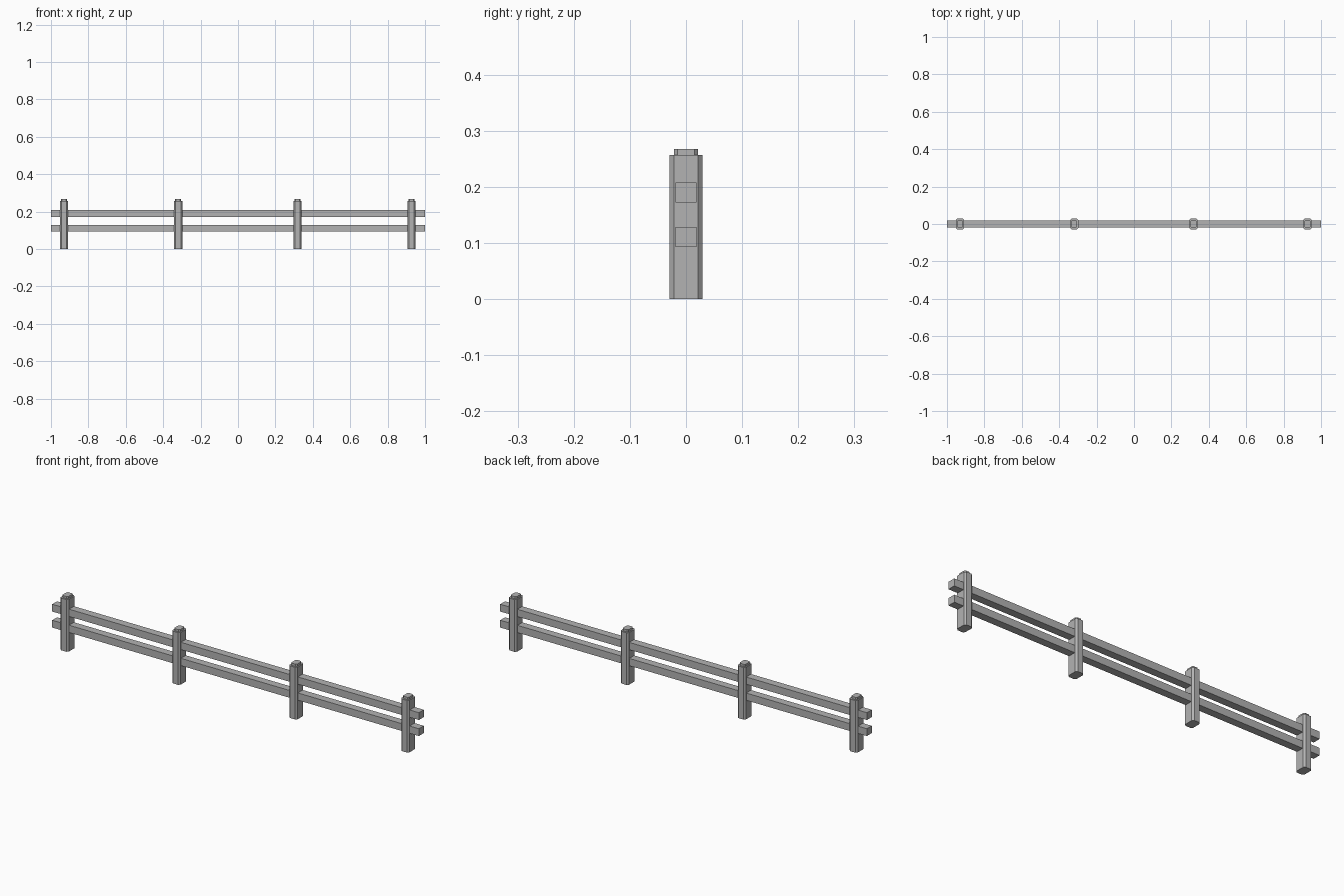
import bpy
import bmesh

cube = bpy.data.objects.get("Cube")
if cube:
    bpy.data.objects.remove(cube, do_unlink=True)

wood = bpy.data.materials.new("grey_wood")
wood.use_nodes = True
grey = (0.45, 0.45, 0.45, 1)
wood.diffuse_color = grey
wood.node_tree.nodes["Principled BSDF"].inputs["Base Color"].default_value = grey


def make_object(name, bm):
    bmesh.ops.recalc_face_normals(bm, faces=bm.faces)
    mesh = bpy.data.meshes.new(name)
    bm.to_mesh(mesh)
    bm.free()
    mesh.materials.append(wood)
    obj = bpy.data.objects.new(name, mesh)
    bpy.context.collection.objects.link(obj)
    return obj


def octagon(bm, half_x, half_y, cut, z):
    """Ring of vertices for a rectangle with cut corners."""
    ix, iy = half_x - cut, half_y - cut
    points = [(half_x, -iy), (half_x, iy), (ix, half_y), (-ix, half_y),
              (-half_x, iy), (-half_x, -iy), (-ix, -half_y), (ix, -half_y)]
    return [bm.verts.new((x, y, z)) for x, y in points]


def post(name, x):
    """Chamfered post with a smaller stepped cap."""
    bm = bmesh.new()
    rings = [octagon(bm, 0.022, 0.0295, 0.008, 0),
             octagon(bm, 0.022, 0.0295, 0.008, 0.257),
             octagon(bm, 0.016, 0.021, 0.0058, 0.257),
             octagon(bm, 0.016, 0.021, 0.0058, 0.268)]
    for low, high in zip(rings, rings[1:]):
        for i in range(8):
            j = (i + 1) % 8
            bm.faces.new((low[i], low[j], high[j], high[i]))
    bm.faces.new(rings[0])
    bm.faces.new(rings[-1])
    make_object(name, bm).location.x = x


def rail(name, z):
    """Square rail running the whole length."""
    bm = bmesh.new()
    bmesh.ops.create_cube(bm, size=1)
    bmesh.ops.scale(bm, vec=(2, 0.038, 0.036), verts=bm.verts)
    make_object(name, bm).location.z = z


# Posts from right to left
for number, x in enumerate((-0.93, -0.32, 0.318, 0.928), 1):
    post(f"post_{number}", x)

# Rails
rail("lower_rail", 0.111)
rail("upper_rail", 0.19)
